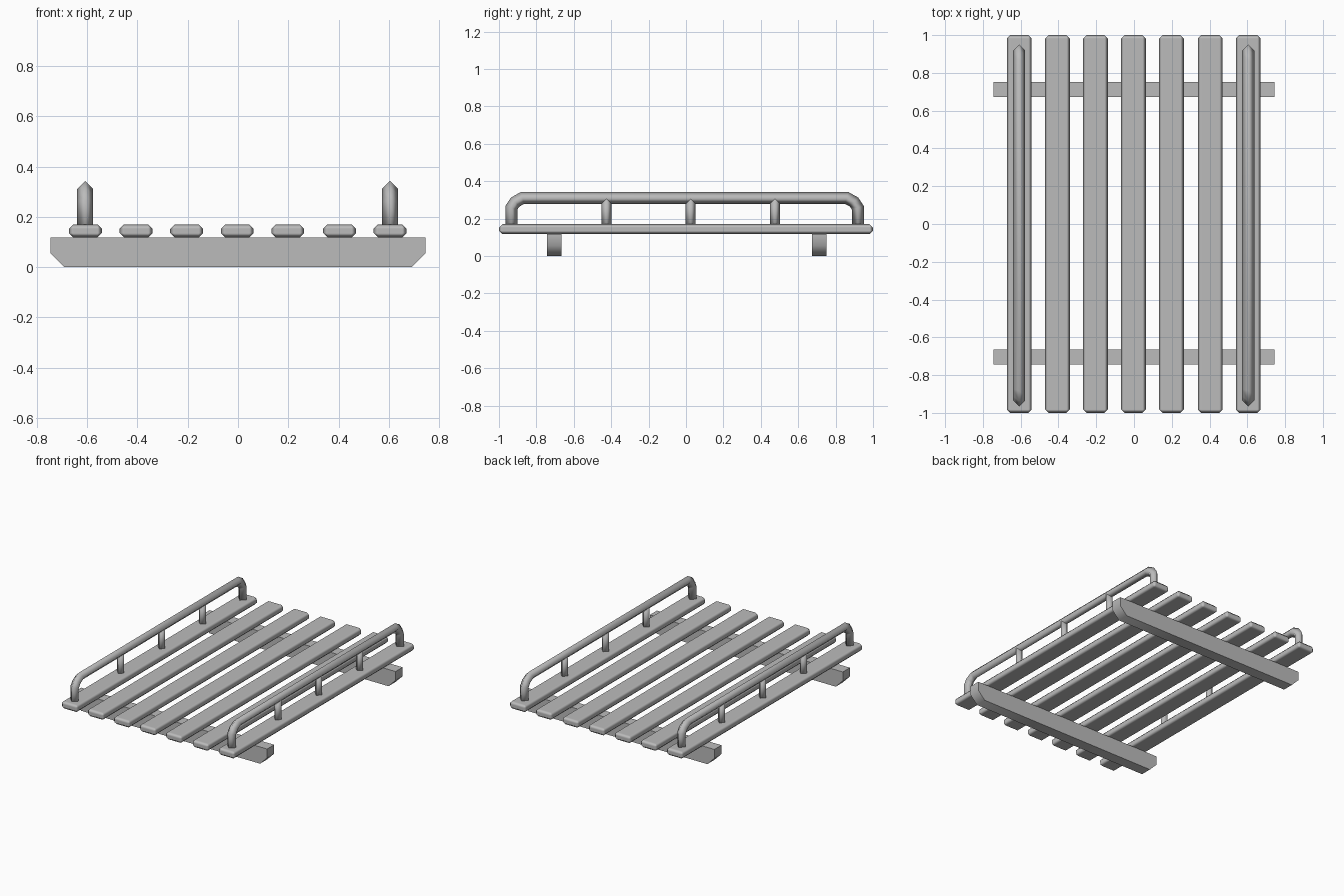
import bpy
import bmesh
import math
from mathutils import Vector

cube = bpy.data.objects.get("Cube")
if cube:
    bpy.data.objects.remove(cube, do_unlink=True)

GREY = (0.5, 0.5, 0.5, 1)
grey = bpy.data.materials.new("plain_grey")
grey.use_nodes = True
grey.diffuse_color = GREY
grey.node_tree.nodes["Principled BSDF"].inputs["Base Color"].default_value = GREY


def finish(name, bm, smooth_angle):
    """Turn a bmesh into a smooth shaded object."""
    bmesh.ops.recalc_face_normals(bm, faces=bm.faces)
    mesh = bpy.data.meshes.new(name)
    bm.to_mesh(mesh)
    bm.free()
    mesh.materials.append(grey)
    obj = bpy.data.objects.new(name, mesh)
    bpy.context.collection.objects.link(obj)
    bpy.ops.object.select_all(action='DESELECT')
    obj.select_set(True)
    bpy.context.view_layer.objects.active = obj
    bpy.ops.object.shade_smooth_by_angle(angle=math.radians(smooth_angle))
    return obj


def slat(name, x):
    """Long board with chamfered edges."""
    bm = bmesh.new()
    bmesh.ops.create_cube(bm, size=1)
    for v in bm.verts:
        v.co = Vector((x + v.co.x * 0.131, v.co.y * 2, 0.144 + v.co.z * 0.053))
    obj = finish(name, bm, 180)
    bevel = obj.modifiers.new("chamfer", 'BEVEL')
    bevel.width = 0.018
    bevel.segments = 1
    bevel.harden_normals = True


def beam(name, y):
    """Cross beam with its lower end corners cut off."""
    outline = [(-0.745, 0.117), (-0.745, 0.055), (-0.691, 0),
               (0.691, 0), (0.745, 0.055), (0.745, 0.117)]
    bm = bmesh.new()
    face = bm.faces.new([bm.verts.new((x, y - 0.039, z)) for x, z in outline])
    extruded = bmesh.ops.extrude_face_region(bm, geom=[face])["geom"]
    moved = [g for g in extruded if isinstance(g, bmesh.types.BMVert)]
    bmesh.ops.translate(bm, verts=moved, vec=(0, 0.078, 0))
    finish(name, bm, 60)


def tube(name, x, path, radius):
    """Four-sided bar swept along a (y, z) path with mitred bends."""
    pts = [Vector((0, y, z)) for y, z in path]
    bm = bmesh.new()
    rings = []
    for i, p in enumerate(pts):
        before = (p - pts[i - 1]).normalized() if i else None
        after = (pts[i + 1] - p).normalized() if i < len(pts) - 1 else None
        before, after = before or after, after or before
        tangent = (before + after).normalized()
        normal = Vector((0, -tangent.z, tangent.y)) * radius / tangent.dot(after)
        side = Vector((radius, 0, 0))
        centre = p + Vector((x, 0, 0))
        rings.append([bm.verts.new(centre + d) for d in (side, normal, -side, -normal)])
    for a, b in zip(rings, rings[1:]):
        for k in range(4):
            n = (k + 1) % 4
            bm.faces.new((a[k], a[n], b[n], b[k]))
    bm.faces.new(rings[0])
    bm.faces.new(rings[-1])
    finish(name, bm, 180)


# Deck boards
for i, x in enumerate((-0.607, -0.405, -0.204, -0.003, 0.198, 0.404, 0.605)):
    slat(f"slat_{i + 1}", x)

# Cross beams under the deck
beam("front_beam", -0.704)
beam("back_beam", 0.712)

# Side rails with their support posts
bend = [(0, 0.14), (0, 0.258), (0.021, 0.289), (0.06, 0.311)]
rail_path = [(-0.934 + d, z) for d, z in bend]
rail_path += [(0.919 - d, z) for d, z in reversed(bend)]
for side, x in (("right", -0.608), ("left", 0.605)):
    tube(f"{side}_rail", x, rail_path, 0.032)
    for i, y in enumerate((-0.425, 0.025, 0.476)):
        tube(f"{side}_post_{i + 1}", x, [(y, 0.14), (y, 0.311)], 0.027)
